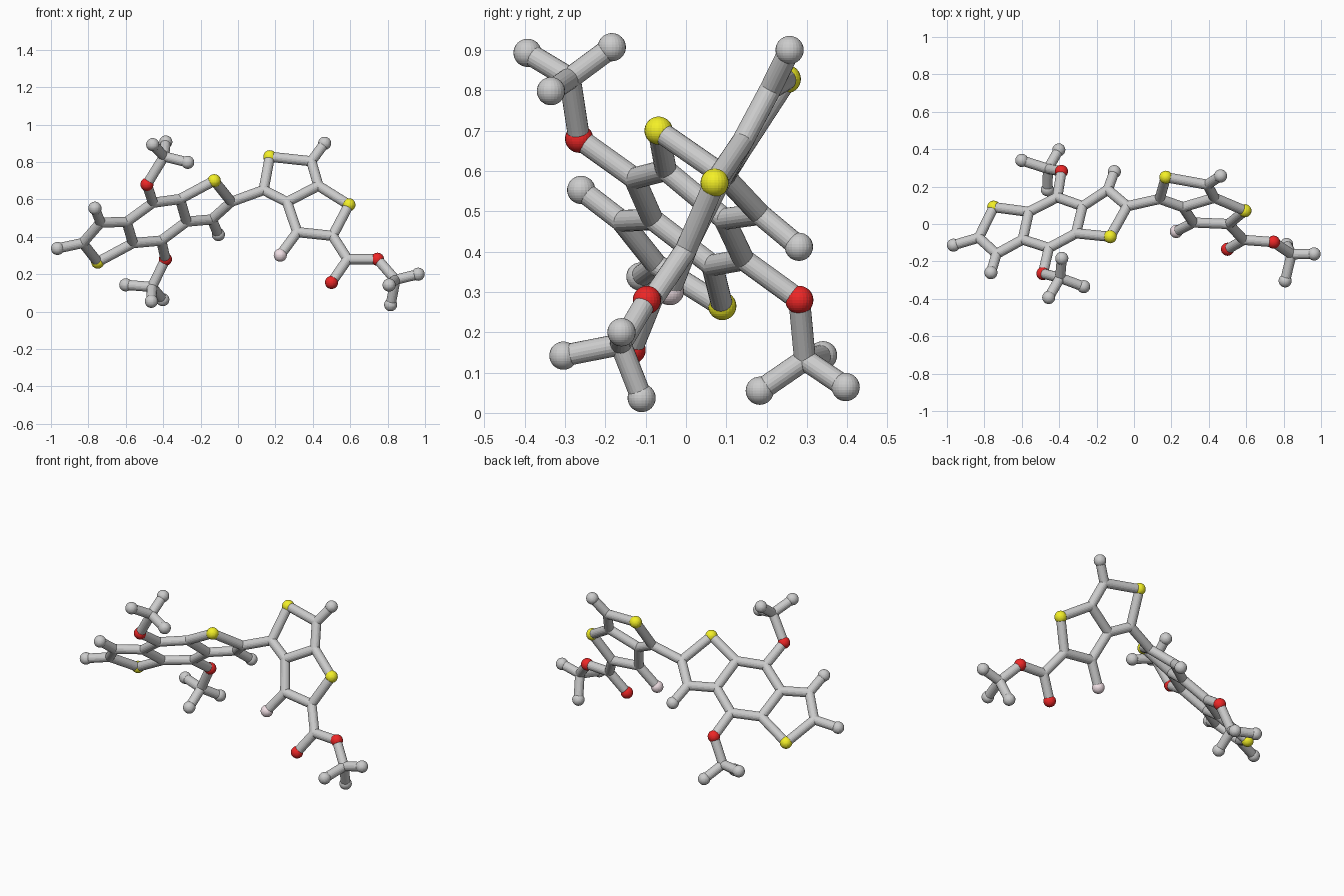
import bpy, bmesh
from mathutils import Vector

if "Cube" in bpy.data.objects:
    bpy.data.objects.remove(bpy.data.objects["Cube"])

BALL, STICK = 0.035, 0.027


def material(name, colour):
    m = bpy.data.materials.new(name)
    m.diffuse_color = colour
    m.use_nodes = True
    m.node_tree.nodes["Principled BSDF"].inputs["Base Color"].default_value = m.diffuse_color
    return m


def finish(bm, name, mat=None):
    me = bpy.data.meshes.new(name)
    bm.to_mesh(me)
    bm.free()
    ob = bpy.data.objects.new(name, me)
    bpy.context.collection.objects.link(ob)
    if mat:
        me.materials.append(mat)
    return ob


def balls(name, points, radius, mat=None):
    bm = bmesh.new()
    for p in points:
        r = bmesh.ops.create_uvsphere(bm, u_segments=24, v_segments=16, radius=radius)
        bmesh.ops.translate(bm, verts=r["verts"], vec=p)
    finish(bm, name, mat)


def sticks(name, atoms, chains):
    # each chain is a run of atom names joined one after another
    bm = bmesh.new()
    for chain in chains:
        run = chain.split()
        for a, b in zip(run, run[1:]):
            p, q = Vector(atoms[a]), Vector(atoms[b])
            d = q - p
            r = bmesh.ops.create_cone(bm, cap_ends=True, segments=20, radius1=STICK,
                                      radius2=STICK, depth=d.length)
            rot = d.to_track_quat('Z', 'Y').to_matrix()
            bmesh.ops.rotate(bm, verts=r["verts"], matrix=rot)
            bmesh.ops.translate(bm, verts=r["verts"], vec=(p + q) / 2)
    finish(bm, name)


# Left fused three-ring core: c = joint, s = sulfur, o = oxygen, e = end ball
core = {
    "e1": (-.965, -.113, .338), "c2": (-.83, -.073, .367), "e3": (-.765, -.26, .553),
    "c4": (-.735, -.16, .476), "c5": (-.595, -.083, .48), "c6": (-.562, .065, .366),
    "s1": (-.75, .09, .265), "c7": (-.455, -.128, .582), "c8": (-.31, -.05, .602),
    "c9": (-.275, .095, .481), "c10": (-.41, .143, .38), "s2": (-.127, -.068, .70),
    "c11": (-.14, .183, .493), "e12": (-.105, .28, .412), "c13": (-.036, .095, .587),
}
# Upper and lower side groups
groups = {
    "o1": (-.487, -.265, .68), "c14": (-.395, -.288, .83), "e15": (-.456, -.393, .893),
    "e16": (-.386, -.184, .907), "e17": (-.269, -.335, .798),
    "o2": (-.388, .281, .28), "c18": (-.46, .295, .132), "e19": (-.6, .34, .143),
    "e20": (-.463, .183, .055), "e21": (-.402, .396, .064),
}
# Right fused two-ring part
wing = {
    "c22": (.137, .134, .65), "s3": (.17, .25, .828), "c23": (.392, .21, .804),
    "e24": (.463, .257, .90), "c25": (.43, .14, .673), "c26": (.262, .09, .586),
    "s4": (.593, .071, .571), "c27": (.317, .008, .425), "f1": (.226, -.04, .302),
    "c28": (.506, 0, .405),
}
# Right tail
tail = {
    "c29": (.586, -.085, .28), "o3": (.50, -.135, .156), "o4": (.746, -.097, .28),
    "c30": (.842, -.162, .17), "e31": (.963, -.16, .20), "e32": (.816, -.11, .037),
    "e33": (.808, -.304, .142),
}
atoms = {**core, **groups, **wing, **tail}

sticks("core_rods", atoms, ["e1 c2 c4 c5 c6 s1 c2", "c4 e3", "c5 c7 c8 c9 c10 c6",
                            "c8 s2 c13 c11 c9", "c11 e12"])
sticks("side_group_rods", atoms, ["c7 o1 c14 e15", "e16 c14 e17",
                                  "c10 o2 c18 e19", "e20 c18 e21"])
sticks("wing_rods", atoms, ["c13 c22 s3 c23 c25 c26 c22", "c23 e24",
                            "c25 s4 c28 c27 c26", "c27 f1"])
sticks("tail_rods", atoms, ["c28 c29 o3", "c29 o4 c30 e31", "e32 c30 e33"])


def pick(letter):
    return [p for n, p in atoms.items() if n[0] == letter]


# Balls: rounded joints, grey ends and coloured atoms
balls("rod_joints", pick("c"), STICK)
balls("end_balls", pick("e"), BALL)
balls("yellow_balls", pick("s"), BALL, material("yellow", (0.9, 0.87, 0.02, 1)))
balls("red_balls", pick("o"), BALL, material("red", (0.85, 0.02, 0.02, 1)))
balls("pink_ball", pick("f"), BALL, material("pale_pink", (0.88, 0.74, 0.78, 1)))
